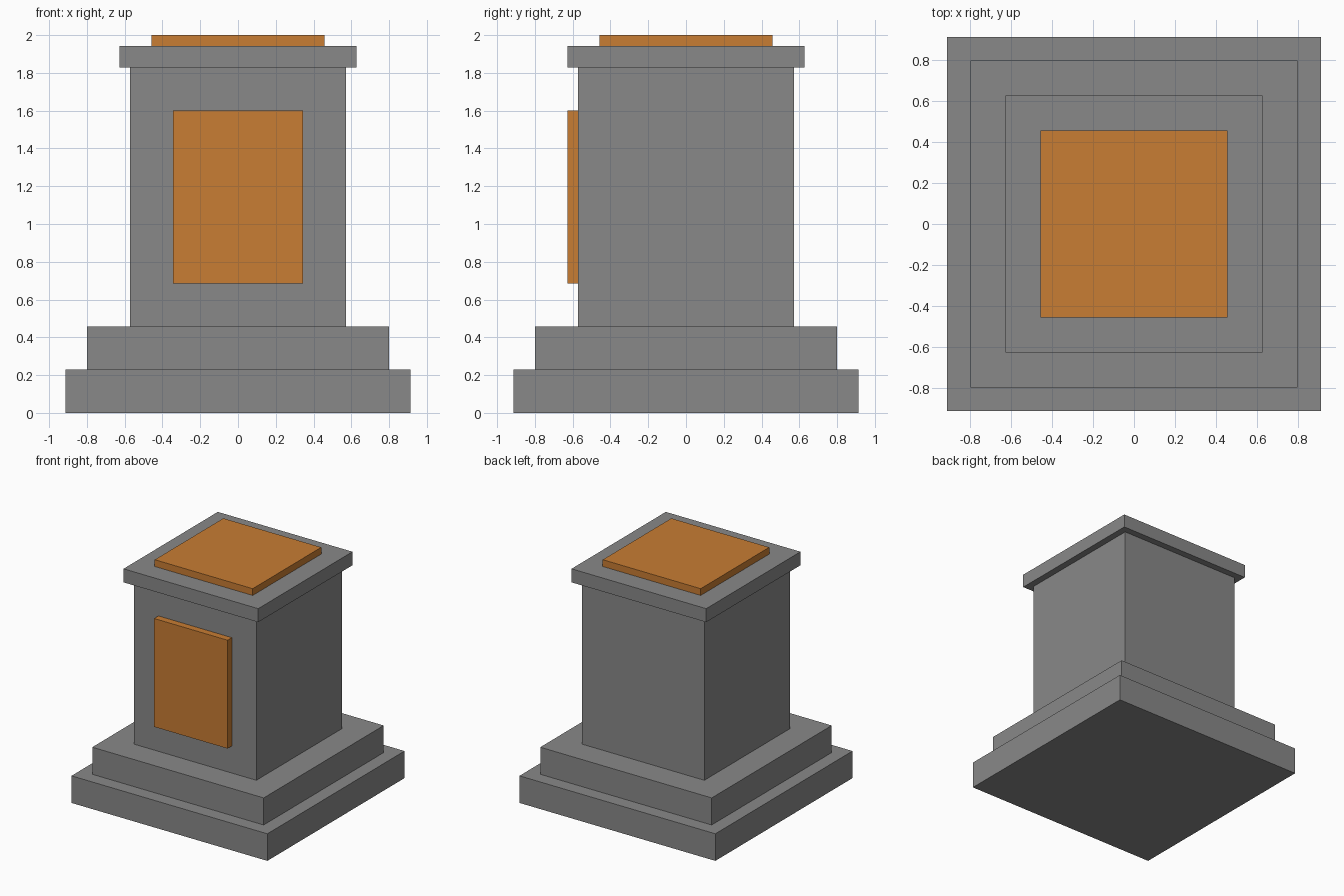
import bpy
import bmesh
from mathutils import Matrix, Vector

if "Cube" in bpy.data.objects:
    bpy.data.objects.remove(bpy.data.objects["Cube"])

U = 2 / 35  # modelling grid unit


def material(name, rgb):
    mat = bpy.data.materials.new(name)
    mat.diffuse_color = (*rgb, 1)
    mat.use_nodes = True
    mat.node_tree.nodes["Principled BSDF"].inputs["Base Color"].default_value = mat.diffuse_color
    return mat


stone = material("dark_stone", (0.25, 0.25, 0.25))
copper = material("copper", (0.58, 0.205, 0.033))


def box(name, low, high, mat):
    """Box between two corners given in grid units."""
    low, high = Vector(low) * U, Vector(high) * U
    bm = bmesh.new()
    place = Matrix.Translation((low + high) / 2) @ Matrix.Diagonal((*(high - low), 1))
    bmesh.ops.create_cube(bm, size=1, matrix=place)
    mesh = bpy.data.meshes.new(name)
    bm.to_mesh(mesh)
    bm.free()
    mesh.materials.append(mat)
    obj = bpy.data.objects.new(name, mesh)
    bpy.context.collection.objects.link(obj)
    return obj


# Square tiers from the ground up: name, half width, bottom, top, material
for name, half, bottom, top, mat in (
    ("base_step", 16, 0, 4, stone),
    ("upper_step", 14, 4, 8, stone),
    ("pillar", 10, 8, 32, stone),
    ("cap", 11, 32, 34, stone),
    ("top_plate", 8, 34, 35, copper),
):
    box(name, (-half, -half, bottom), (half, half, top), mat)

# Plaque on the front face
box("front_plaque", (-6, -11, 12), (6, -10, 28), copper)
